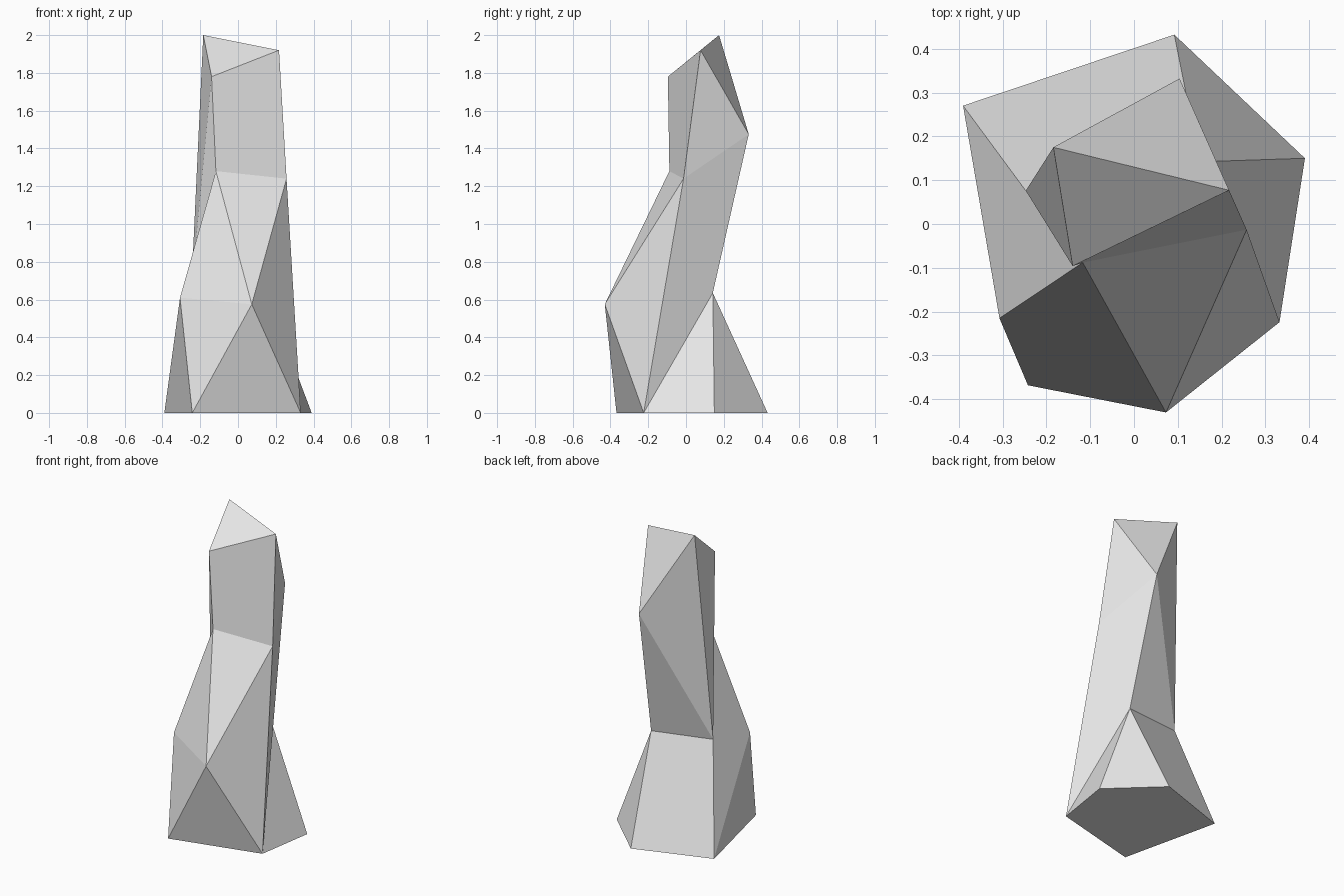
import bpy
import bmesh

cube = bpy.data.objects.get("Cube")
if cube:
    bpy.data.objects.remove(cube, do_unlink=True)

# Single stone material
stone = bpy.data.materials.new("light_grey_stone")
stone.use_nodes = True
grey = (0.8, 0.8, 0.8, 1)
stone.diffuse_color = grey
stone.node_tree.nodes["Principled BSDF"].inputs["Base Color"].default_value = grey

# Corners of the faceted pillar, level by level
corners = {
    # Ground outline
    "base_left_back": (-0.39, 0.27, 0),
    "base_back": (0.092, 0.432, 0),
    "base_right": (0.39, 0.15, 0),
    "base_right_front": (0.332, -0.224, 0),
    "base_front": (-0.242, -0.368, 0),
    # Knee level
    "knee_front": (0.073, -0.43, 0.575),
    "knee_left": (-0.307, -0.215, 0.61),
    "knee_back": (0.15, 0.142, 0.635),
    "knee_side": (-0.247, 0.076, 0.66),
    # Waist level
    "waist_front": (-0.117, -0.088, 1.28),
    "waist_right": (0.257, -0.013, 1.24),
    "waist_back": (0.104, 0.332, 1.475),
    # Slanted tip
    "tip_back": (-0.184, 0.175, 2),
    "tip_right": (0.217, 0.077, 1.92),
    "tip_front": (-0.14, -0.096, 1.78),
}

# Facets, each named by its corners
facets = [
    "base_left_back base_back base_right base_right_front base_front",
    "base_front base_left_back knee_left",
    "base_left_back knee_left waist_front knee_side",
    "base_left_back knee_side knee_back base_back",
    "base_back knee_back base_right",
    "base_right knee_back base_right_front",
    "base_right_front knee_back waist_back waist_right",
    "base_right_front waist_right knee_front",
    "base_right_front knee_front base_front",
    "base_front knee_front knee_left",
    "knee_left knee_front waist_front",
    "knee_front waist_right waist_front",
    "waist_front waist_right tip_right tip_front",
    "tip_front tip_back knee_side",
    "tip_front knee_side waist_front",
    "knee_side tip_back waist_back",
    "knee_side waist_back knee_back",
    "tip_back tip_right waist_back",
    "tip_right waist_right waist_back",
    "tip_front tip_right tip_back",
]

# Pillar mesh with flat facets
bm = bmesh.new()
verts = {name: bm.verts.new(co) for name, co in corners.items()}
for facet in facets:
    bm.faces.new([verts[name] for name in facet.split()])
bmesh.ops.recalc_face_normals(bm, faces=bm.faces[:])
mesh = bpy.data.meshes.new("rock_pillar")
bm.to_mesh(mesh)
bm.free()
mesh.materials.append(stone)
pillar = bpy.data.objects.new("rock_pillar", mesh)
bpy.context.collection.objects.link(pillar)
